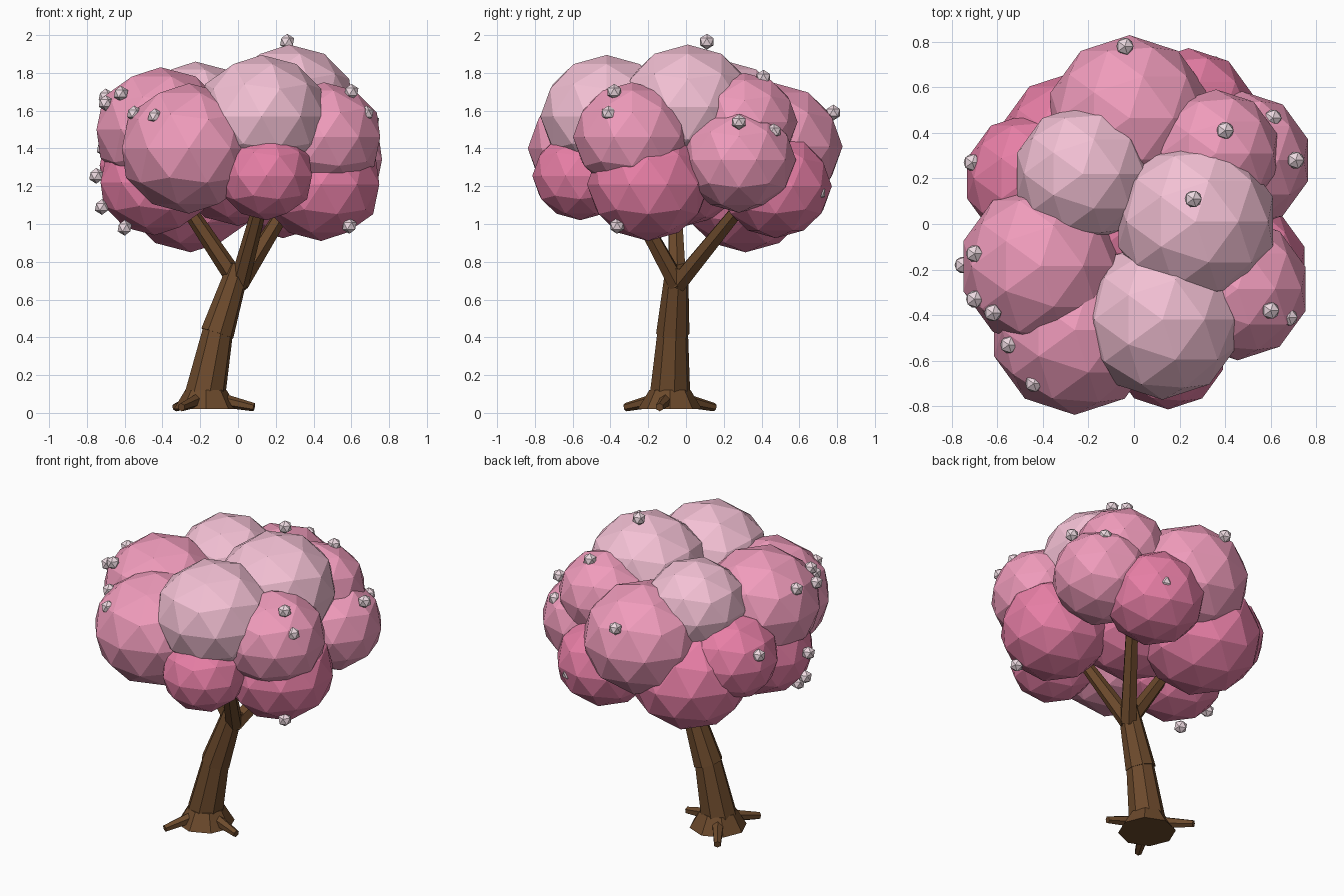
import bpy
from mathutils import Vector


def material(name, rgb):
    m = bpy.data.materials.new(name)
    m.diffuse_color = (*rgb, 1)
    return m


LIGHT = material("light_pink", (0.90, 0.53, 0.66))
MID = material("mid_pink", (0.87, 0.33, 0.50))
DARK = material("deep_pink", (0.80, 0.21, 0.38))
PETAL = material("pale_petal", (0.85, 0.70, 0.75))
BARK = material("bark", (0.15, 0.068, 0.025))


def ball(name, centre, r, mat, sub, widen=1.0):
    bpy.ops.mesh.primitive_ico_sphere_add(subdivisions=sub, radius=r, location=centre)
    ob = bpy.context.object
    ob.scale = (widen, widen, 1)
    ob.name = name
    ob.data.materials.append(mat)
    return ob


def limb(name, a, b, r1, r2, sides):
    # tapered cone running from point a to point b
    a, b = Vector(a), Vector(b)
    d = b - a
    bpy.ops.mesh.primitive_cone_add(vertices=sides, radius1=r1, radius2=r2,
                                    depth=d.length, location=(a + b) / 2)
    ob = bpy.context.object
    ob.rotation_mode = 'QUATERNION'
    ob.rotation_quaternion = d.to_track_quat('Z', 'Y')
    ob.name = name
    ob.data.materials.append(BARK)


# Leaning trunk: flared foot and two tapered lengths
limb("trunk_foot", (-.17, -.085, .02), (-.17, -.085, .12), .17, .11, 8)
limb("trunk_lower", (-.175, -.085, .09), (-.105, -.07, .44), .11, .082, 8)
limb("trunk_upper", (-.11, -.07, .42), (.005, -.048, .78), .09, .06, 8)

# Surface roots
for tip in [(.085, -.14, .03), (-.33, .15, .03), (-.30, -.32, .03)]:
    limb("root", (-.17, -.085, .085), tip, .045, .022, 6)

# Three branches reaching into the crown
for tip in [(.12, -.28, 1.11), (.28, .32, 1.13), (-.29, -.06, 1.12)]:
    limb("branch", (.005, -.045, .68), tip, .052, .038, 6)

# Crown: overlapping faceted leaf clusters (x, y, z, radius)
crown = {
    LIGHT: [(.125, -.42, 1.57, .325), (.27, .01, 1.62, .33), (-.225, .22, 1.58, .28)],
    MID: [(-.02, .465, 1.41, .337), (.36, .31, 1.54, .26), (-.41, -.185, 1.50, .33),
          (-.26, -.465, 1.40, .345), (.475, .28, 1.34, .28), (.455, -.285, 1.46, .29)],
    DARK: [(.15, -.56, 1.255, .235), (.44, -.20, 1.21, .30), (-.46, .20, 1.31, .265),
           (-.25, .315, 1.18, .33), (.24, .475, 1.20, .275), (-.44, -.16, 1.22, .28),
           (0, 0, 1.30, .31)],
}
for mat, blobs in crown.items():
    for x, y, z, r in blobs:
        ball("leaf_cluster", (x, y, z), r, mat, 2, 1.08)

# Small blossoms on the crown surface
for p in [(.26, .11, 1.965), (.60, -.38, 1.70), (.68, -.41, 1.585), (.59, -.365, .99),
          (-.44, -.70, 1.57), (-.55, -.53, 1.585), (-.62, -.39, 1.69),
          (-.70, -.33, 1.64), (-.70, -.13, 1.675), (-.75, -.18, 1.255),
          (-.71, .27, 1.40), (-.72, -.19, 1.09), (-.60, -.29, .98), (.35, .70, 1.165),
          (-.04, .78, 1.59), (.40, .41, 1.775), (.71, .28, 1.54), (.61, .465, 1.49)]:
    ball("blossom", p, .042, PETAL, 1)
